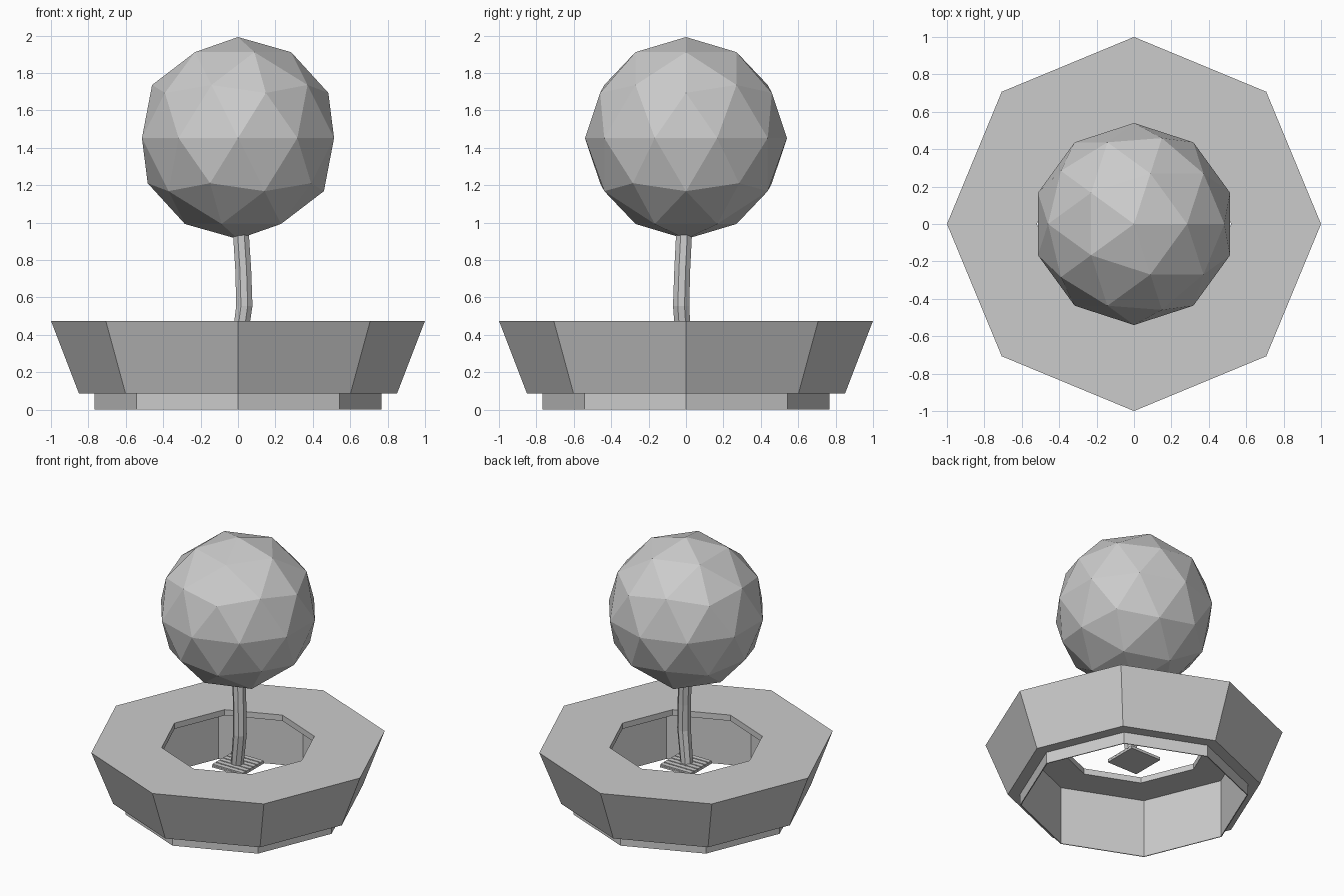
import bpy, bmesh
from math import cos, sin, pi

if "Cube" in bpy.data.objects:
    bpy.data.objects.remove(bpy.data.objects["Cube"])


def make_object(name, bm):
    bmesh.ops.recalc_face_normals(bm, faces=bm.faces)
    mesh = bpy.data.meshes.new(name)
    bm.to_mesh(mesh)
    bm.free()
    obj = bpy.data.objects.new(name, mesh)
    bpy.context.collection.objects.link(obj)
    return obj


def add_ring(bm, sides, radius, centre, turn=0.0):
    x, y, z = centre
    return [bm.verts.new((x + radius * cos(2 * pi * i / sides + turn),
                          y + radius * sin(2 * pi * i / sides + turn), z))
            for i in range(sides)]


def bridge(bm, a, b):
    n = len(a)
    for i in range(n):
        bm.faces.new((a[i], a[(i + 1) % n], b[(i + 1) % n], b[i]))


# Hollow octagonal planter with open bottom, recessed foot and thin top rim
profile = [(0.767, 0), (0.767, 0.085), (0.85, 0.085), (1.0, 0.475),
           (0.52, 0.475), (0.52, 0.432), (0.76, 0.432), (0.76, 0)]
bm = bmesh.new()
rings = [add_ring(bm, 8, r, (0, 0, z)) for r, z in profile]
for i, ring in enumerate(rings):
    bridge(bm, ring, rings[(i + 1) % len(rings)])
make_object("planter", bm)

# Slightly bent trunk: x, y, z, radius
path = [(0.0, -0.01, 0.31, 0.044), (0.034, -0.026, 0.555, 0.047),
        (0.028, -0.02, 0.75, 0.046), (0.015, -0.01, 0.95, 0.046)]
bm = bmesh.new()
rings = [add_ring(bm, 8, r, (x, y, z), pi / 8) for x, y, z, r in path]
for a, b in zip(rings, rings[1:]):
    bridge(bm, a, b)
bm.faces.new(rings[0])
bm.faces.new(rings[-1])
make_object("trunk", bm)

# Faceted round foliage
bm = bmesh.new()
bmesh.ops.create_icosphere(bm, subdivisions=2, radius=0.54)
bmesh.ops.translate(bm, verts=bm.verts, vec=(0, 0, 1.452))
make_object("foliage", bm)


# Small slatted plate under the trunk
def add_box(bm, centre, size):
    verts = bmesh.ops.create_cube(bm, size=1)["verts"]
    bmesh.ops.scale(bm, verts=verts, vec=size)
    bmesh.ops.translate(bm, verts=verts, vec=centre)


bm = bmesh.new()
add_box(bm, (0, 0, 0.308), (0.25, 0.25, 0.012))
for i in range(6):
    add_box(bm, (0, -0.105 + 0.042 * i, 0.318), (0.25, 0.034, 0.012))
make_object("slatted_plate", bm)
